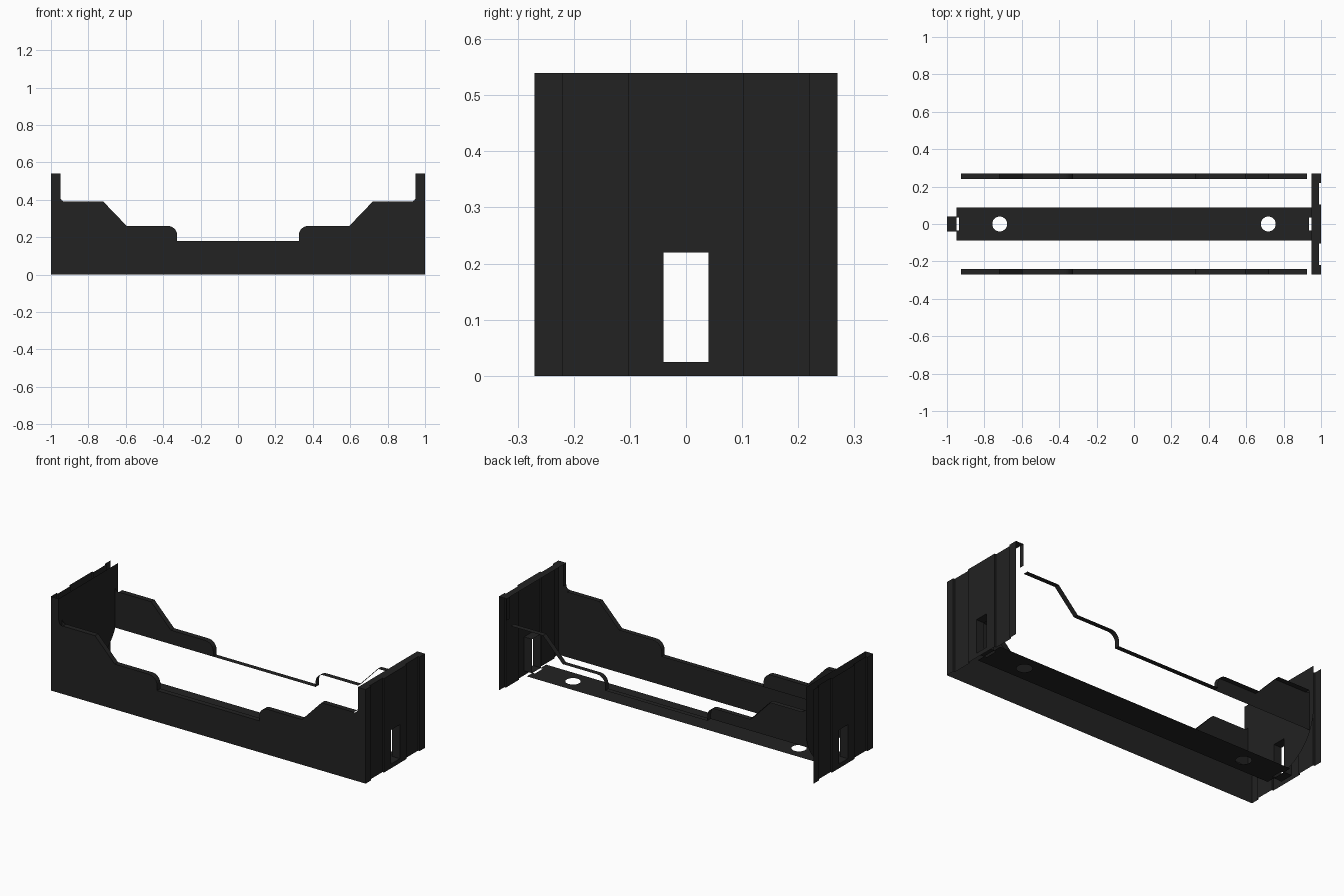
import bpy
from math import sin, cos, pi

cube = bpy.data.objects.get("Cube")
if cube:
    bpy.data.objects.remove(cube)

black = bpy.data.materials.new("black_plastic")
black.use_nodes = True
COLOUR = (0.016, 0.016, 0.016, 1)
black.diffuse_color = COLOUR
black.node_tree.nodes["Principled BSDF"].inputs["Base Color"].default_value = COLOUR

L, W, H = 1.0, 0.27, 0.54      # half length, half width, height
INNER = 0.95                   # inner plane of the end walls
RIM = 0.03                     # side wall thickness
SLOT, SILL, LINTEL = 0.04, 0.025, 0.22


def build(name, polys):
    verts, faces = [], []
    for poly in polys:
        faces.append(range(len(verts), len(verts) + len(poly)))
        verts += poly
    mesh = bpy.data.meshes.new(name)
    mesh.from_pydata(verts, [], [list(f) for f in faces])
    mesh.materials.append(black)
    obj = bpy.data.objects.new(name, mesh)
    bpy.context.collection.objects.link(obj)
    return obj


def arc(cx, cz, r, a0, a1, n):
    return [(cx + r * cos(a0 + (a1 - a0) * i / n), cz + r * sin(a0 + (a1 - a0) * i / n))
            for i in range(n + 1)]


def flip(points):
    return [(-x, z) for x, z in reversed(points)]


# Stepped top line of the side walls, right half from the middle outwards
ledge = [(0.325, 0.18)] + arc(0.375, 0.21, 0.05, pi, pi / 2, 6)
ledge += [(0.595, 0.26), (0.72, 0.39), (0.925, 0.39)]
fillet = arc(0.925, 0.415, 0.025, -pi / 2, 0, 4)[1:]
half = ledge + fillet + [(INNER, H), (L, H), (L, 0)]

# Front wall, one sheet over the whole length
build("front_wall", [[(x, -W, z) for x, z in flip(half) + half]])

# Rims on both side walls
for name, s in (("front_rim", -1), ("back_rim", 1)):
    path = flip(ledge) + ledge
    polys = [[(a[0], s * W, a[1]), (b[0], s * W, b[1]),
              (b[0], s * (W - RIM), b[1]), (a[0], s * (W - RIM), a[1])]
             for a, b in zip(path, path[1:])]
    for x in (-INNER, INNER):
        polys.append([(x, s * W, 0.415), (x, s * W, H),
                      (x, s * (W - RIM), H), (x, s * (W - RIM), 0.415)])
    build(name, polys)
    # Inner cheek beside the notch
    cheek = ledge + fillet + [(INNER, 0.18)]
    build(name.replace("rim", "cheek"),
          [[(x, s * (W - RIM), z) for x, z in flip(cheek)]])

# Ribbed end walls with a contact slot
columns = [(-W, -0.22, 0), (-0.22, -0.103, 0.01), (-0.103, -SLOT, 0), (-SLOT, SLOT, 0),
           (SLOT, 0.103, 0), (0.103, 0.22, 0.01), (0.22, W, 0)]
for name, s in (("left_end_wall", 1), ("right_end_wall", -1)):
    polys = []
    for y0, y1, depth in columns:
        x = s * (L - depth)
        spans = [(0, SILL), (LINTEL, H)] if y1 == SLOT else [(0, H)]
        for z0, z1 in spans:
            polys.append([(x, y0, z0), (x, y1, z0), (x, y1, z1), (x, y0, z1)])
        if depth:
            for y in (y0, y1):
                polys.append([(x, y, 0), (s * L, y, 0), (s * L, y, H), (x, y, H)])
        if s > 0:
            polys.append([(INNER, y0, H), (x, y0, H), (x, y1, H), (INNER, y1, H)])
    a, b = s * INNER, s * L
    for y in (-SLOT, SLOT):
        polys.append([(a, y, SILL), (b, y, SILL), (b, y, LINTEL), (a, y, LINTEL)])
    for z in (SILL, LINTEL):
        polys.append([(a, -SLOT, z), (b, -SLOT, z), (b, SLOT, z), (a, SLOT, z)])
    build(name, polys)

# Round-bottomed inner panel at the right end
panel = [(0, H)] + arc(0, 0.295, W, 0, -pi / 2 + 0.149, 14)
panel = [(0, H), (W, H)] + panel[1:] + [(SLOT, LINTEL), (0, LINTEL)]
build("right_inner_panel", [[(-INNER, s * y, z) for y, z in panel] for s in (1, -1)])

# Floor strip with two screw holes and notched ends
edge = [(-0.935, 0)] + arc(-0.718, 0, 0.04, pi, 0, 12) + arc(0.718, 0, 0.04, pi, 0, 12)
edge += [(0.935, 0), (0.935, 0.035), (INNER, 0.035), (INNER, 0.088)]
edge += [(-INNER, 0.088), (-INNER, 0.035), (-0.935, 0.035)]
build("floor", [[(x, s * y, SILL) for x, y in edge] for s in (1, -1)])
